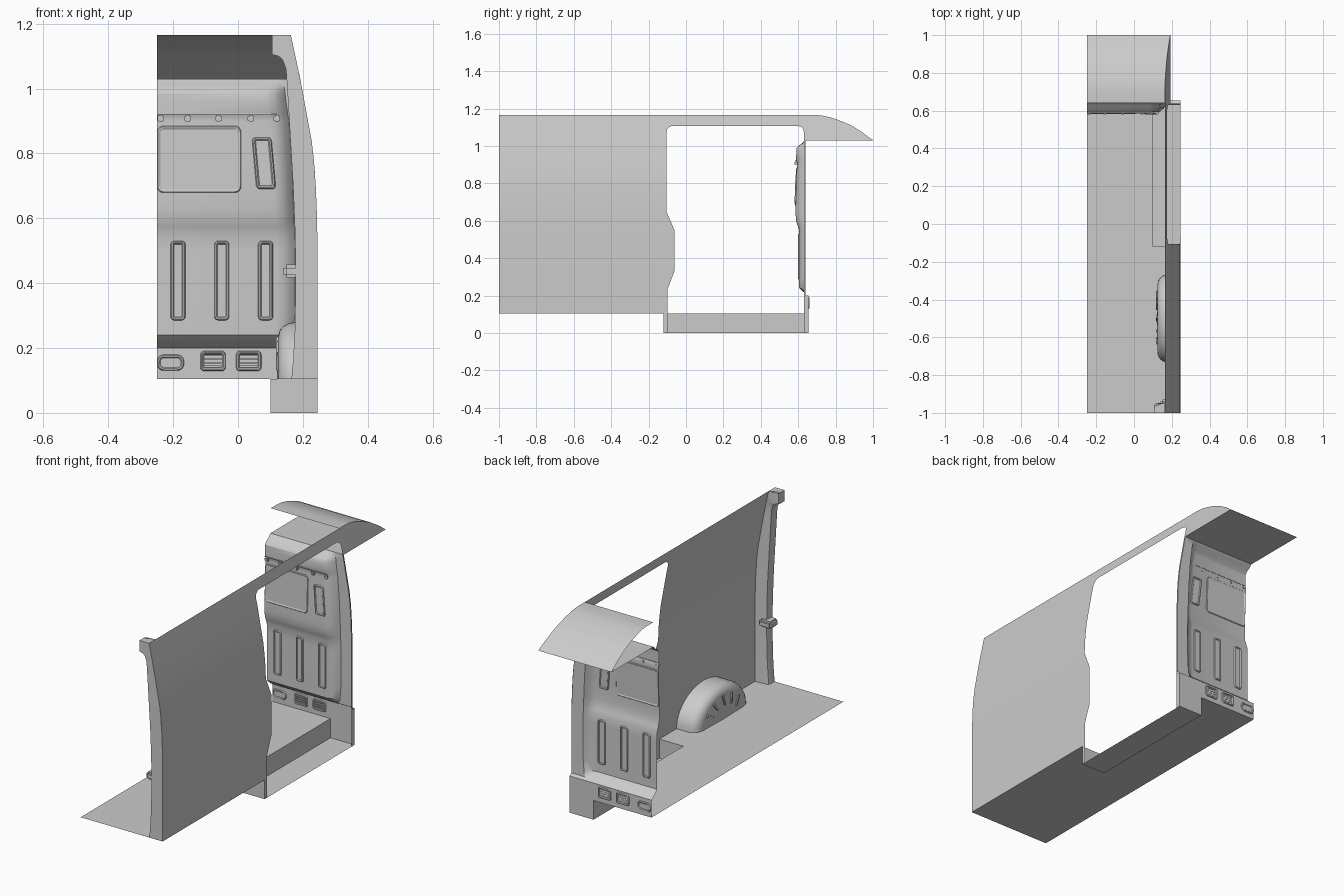
import bpy, bmesh, math
from mathutils import Matrix

if "Cube" in bpy.data.objects:
    bpy.data.objects.remove(bpy.data.objects["Cube"])


def lerp(table):
    """Piecewise linear function from (input, output) pairs."""
    def f(v):
        for (a, b), (c, d) in zip(table, table[1:]):
            if v <= c:
                return b + (d - b) * (max(v, a) - a) / (c - a)
        return table[-1][1]
    return f


def finish(name, bm, angle=30):
    me = bpy.data.meshes.new(name)
    bmesh.ops.remove_doubles(bm, verts=bm.verts, dist=1e-5)
    bmesh.ops.recalc_face_normals(bm, faces=bm.faces)
    bm.to_mesh(me)
    bm.free()
    ob = bpy.data.objects.new(name, me)
    bpy.context.collection.objects.link(ob)
    bpy.ops.object.select_all(action='DESELECT')
    ob.select_set(True)
    bpy.context.view_layer.objects.active = ob
    bpy.ops.object.shade_smooth_by_angle(angle=math.radians(angle))
    return ob


def loft(name, *grids):
    """Skin one or more grids of points (rows of equal length)."""
    bm = bmesh.new()
    for rows in grids:
        vs = [[bm.verts.new(p) for p in r] for r in rows]
        for r, s in zip(vs, vs[1:]):
            for i in range(len(r) - 1):
                bm.faces.new((r[i], r[i + 1], s[i + 1], s[i]))
    bmesh.ops.dissolve_degenerate(bm, dist=1e-6, edges=bm.edges)
    return finish(name, bm)


def box(name, c, size, rot=0):
    bm = bmesh.new()
    m = Matrix.Translation(c) @ Matrix.Rotation(rot, 4, 'X') @ Matrix.Diagonal((*size, 1))
    bmesh.ops.create_cube(bm, size=1, matrix=m)
    bmesh.ops.bevel(bm, geom=bm.edges[:], offset=min(size) * 0.25, segments=2, affect='EDGES')
    return finish(name, bm)


# Section curves: body side x(z), bulkhead y(z), bulkhead edge x(z), door edges, roof nose
side_x = lerp([(0, .245), (.53, .245), (.62, .243), (.72, .239), (.78, .234), (.84, .227),
               (1.03, .192), (1.165, .163)])
bulk_y = lerp([(.105, .655), (.2, .655), (.21, .638), (.24, .605), (.55, .605), (.6, .588),
               (.66, .585), (.9, .593), (.915, .593), (.922, .589), (.985, .59), (1.0, .6),
               (1.015, .622), (1.03, .637)])
bulk_e = lerp([(.105, .135), (.13, .152), (.2, .166), (.3, .175), (.5, .176), (.6, .173), (.75, .167),
               (.9, .157), (.96, .148), (1.03, .14)])
door_l = lerp([(.105, -.1), (.23, -.1), (.33, -.062), (.55, -.062), (.65, -.105), (1.075, -.105),
               (1.09, -.1), (1.1, -.09), (1.107, -.075)])
door_r = lerp([(.105, .63), (1.075, .63), (1.09, .627), (1.1, .617), (1.107, .6)])
roof_pts = [(1.03, 1.0), (1.068, .95), (1.1, .90), (1.107, .889), (1.125, .85), (1.14, .81), (1.153, .77),
            (1.162, .73), (1.165, .70)]
nose_y = lerp(roof_pts)

# Side wall with the sliding door opening
zs = [.105, .23, .33, .53, .55, .62, .65, .72, .78, .84, .95, 1.03, 1.075, 1.09, 1.1, 1.107]
row = lambda z, a, b: [(side_x(z), a, z), (side_x(z), b, z)]
loft('side_wall',
     [row(z, -1, door_l(z)) for z in zs],
     [row(z, -1, nose_y(z)) for z in (1.107, 1.125, 1.14, 1.153, 1.162, 1.165)],
     [row(z, door_r(z), nose_y(z)) for z in zs if z >= 1.03],
     [row(z, .63, .638) for z in [.2] + zs[1:12]],
     [row(0, .63, .655), row(.2, .63, .655)],
     [row(0, -.12, -.1), row(.105, -.12, -.1)])

# Front roof nose and the flat shelf under it
loft('front_roof', [[(-.25, y, z), (side_x(z), y, z)] for z, y in roof_pts + [(1.165, .64)]])
loft('cab_shelf', [[(-.25, y, 1.03), (.192, y, 1.03)] for y in (.637, 1)])

# Floor and the sunken entry step
loft('floor', [[(-.25, y, .105), (.1, y, .105)] for y in (-1, -.12, .655)],
     [[(.1, y, .105), (.245, y, .105)] for y in (-1, -.12)])
loft('entry_step', [[(.1, y, 0), (.245, y, 0)] for y in (-.12, .655)],
     [[(.1, y, 0), (.1, y, .105)] for y in (-.12, .655)],
     [[(.1, -.12, z), (.245, -.12, z)] for z in (0, .105)],
     [[(.1, .655, z), (.245, .655, z)] for z in (0, .105)])

# Bulkhead sheet with side flange reaching the body side
rows = []
for z in [.105, .13, .16, .2, .21, .24, .3, .5, .55, .575, .6, .63, .66, .75, .84, .9, .915, .922, .96, .985,
          1.0, 1.015, 1.03]:
    y, e, f = bulk_y(z), bulk_e(z), max(.637, bulk_y(z))
    rows.append([(-.25, y, z), (e - .06, y, z), (e - .035, y + (f - y) * .15, z),
                 (e - .015, y + (f - y) * .5, z), (e, f, z), (side_x(z), f, z)])
loft('bulkhead', rows)


# Stamped panels: rounded outlines that follow the bulkhead on both faces
def panel(name, cx, cz, w, h, r, depth=.006, lean=0, inset=.007):
    bm = bmesh.new()

    def loop(ins, d):
        rr, out = max(r - ins, .002), []
        for k in range(4):
            sx, sz = (1, -1, -1, 1)[k], (1, 1, -1, -1)[k]
            for j in range(5):
                a = (k + j / 4) * math.pi / 2
                x = sx * (w / 2 - ins - rr) + rr * math.cos(a)
                z = sz * (h / 2 - ins - rr) + rr * math.sin(a)
                z1 = cz + z
                out.append(bm.verts.new((cx + x + lean * z, bulk_y(z1) + d, z1)))
        return out
    for s in (-1, 1):
        loops = [loop(0, 0), loop(inset * .4, s * depth), loop(inset, s * depth),
                 loop(inset * 1.5, s * depth * .3)]
        for a, b in zip(loops, loops[1:]):
            for i in range(20):
                j = (i + 1) % 20
                bm.faces.new((a[i], a[j], b[j], b[i]))
        bm.faces.new(loops[-1])
    finish(name, bm)


for i, x in enumerate((-.185, -.05, .085)):
    panel(f'bulkhead_rib_{i}', x, .408, .046, .245, .012)
panel('upper_panel', -.12, .782, .26, .206, .02, .003)
panel('small_window_panel', .08, .77, .06, .16, .012, lean=-.09)
panel('floor_slot', -.208, .155, .084, .05, .022, .005)
for i, x in enumerate((-.077, .033)):
    panel(f'vent_frame_{i}', x, .16, .078, .062, .012)
    for k in range(4):
        box(f'vent_slat_{i}_{k}', (x, .652, .143 + k * .0115), (.056, .012, .005))

# Cargo hooks under the upper ledge
for i, x in enumerate((-.238, -.155, -.06, .04, .12)):
    box(f'cargo_hook_{i}', (x, .588, .908), (.02, .014, .02))
box('hook_ledge', (-.065, .589, .922), (.37, .007, .005))

# Rear pillar, closed across the back, with top block and latch housing
pillar_x = lerp([(.105, .165), (.13, .168), (.25, .175), (.4, .178), (.55, .176), (.7, .17), (.9, .158),
                 (1.0, .152), (1.06, .148), (1.09, .137), (1.1, .125), (1.105, .105), (1.165, .105)])
rows = []
for z in [.105, .16, .25, .4, .55, .62, .7, .78, .84, .9, 1.0, 1.06, 1.08, 1.09, 1.1, 1.105, 1.165]:
    p, s = pillar_x(z), side_x(z)
    rows.append([(s, -1, z), (p, -1, z), (p, -.965, z), (p + .004, -.955, z), (p + .012, -.95, z),
                 (s, -.945, z)])
p, s = .105, side_x(1.165)
cap = [[(s, -1, 1.165), (p, -1, 1.165)], [(s, -.945, 1.165), (p, -.965, 1.165)]]
loft('rear_pillar', rows, cap)
box('latch_housing', (.178, -.965, .437), (.076, .07, .04))

# Wheel arch dome against the side wall
ring = [(.245, 1), (.175, 1), (.155, .975), (.14, .93), (.129, .86), (.124, .76), (.12, 0)]
loft('wheel_arch', [[(x, -.5 + .232 * k * math.cos(t), .105 + .175 * k * math.sin(t)) for x, k in ring]
                    for t in [math.pi * i / 28 for i in range(29)]])
for i in range(5):
    t = math.pi * (.18 + .16 * i)
    box(f'arch_rib_{i}', (.122, -.5 + .14 * math.cos(t), .105 + .1 * math.sin(t)), (.01, .06, .014), t * .8)
